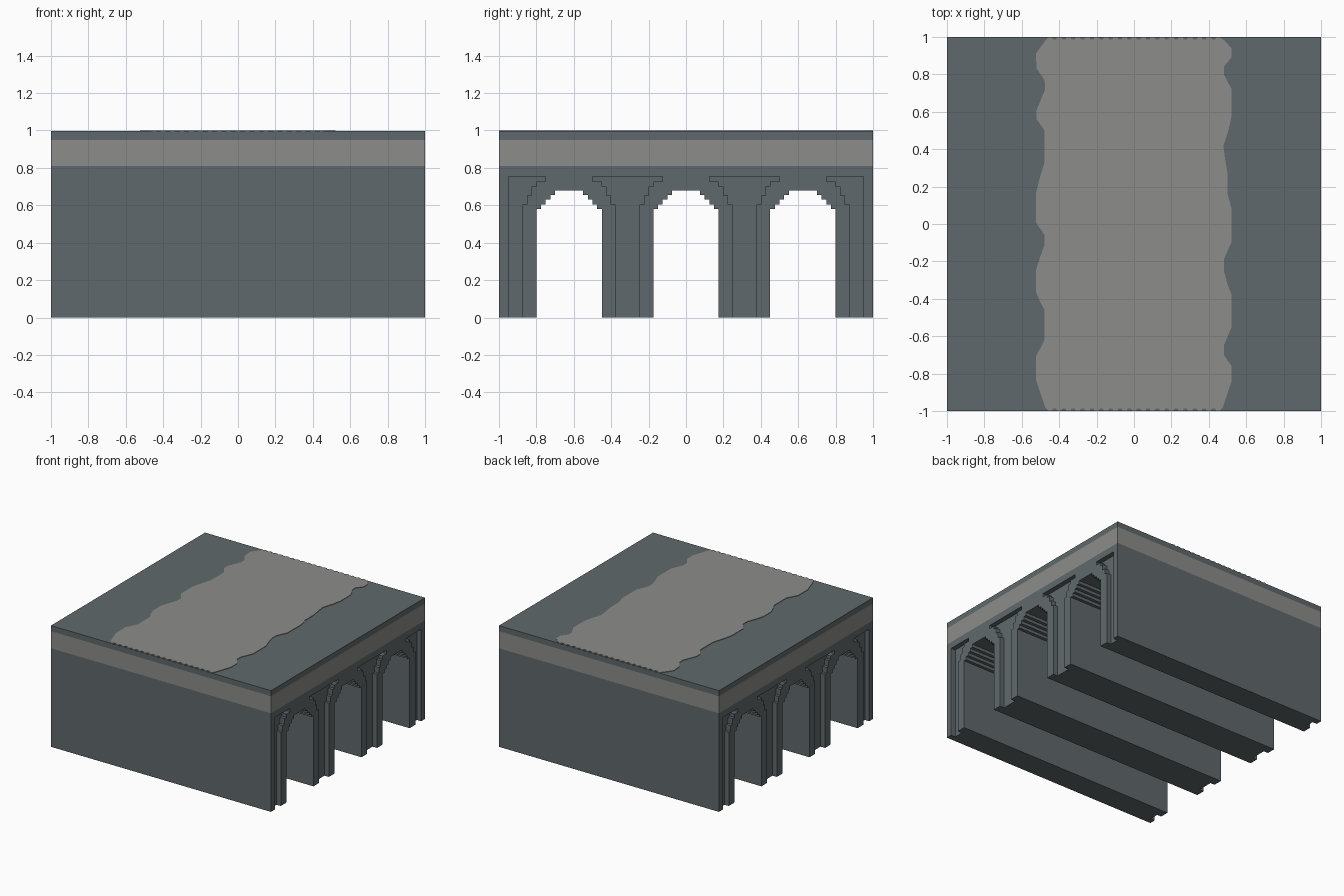
import bpy
import bmesh

cube = bpy.data.objects.get("Cube")
if cube:
    bpy.data.objects.remove(cube, do_unlink=True)


def material(name, rgb):
    m = bpy.data.materials.new(name)
    m.diffuse_color = (*rgb, 1)
    m.use_nodes = True
    bsdf = next(n for n in m.node_tree.nodes if n.type == 'BSDF_PRINCIPLED')
    bsdf.inputs["Base Color"].default_value = (*rgb, 1)
    return m


DARK = material("dark slate stone", (0.117, 0.141, 0.150))
LIGHT = material("light grey stone", (0.262, 0.262, 0.254))


def prism(name, points, axis, lo, hi, mat):
    """Extrude a flat outline along x (points are y, z) or z (points are x, y)."""
    bm = bmesh.new()
    place = (lambda p: (lo, *p)) if axis == 'x' else (lambda p: (*p, lo))
    face = bm.faces.new([bm.verts.new(place(p)) for p in points])
    new = bmesh.ops.extrude_face_region(bm, geom=[face])["geom"]
    move = (hi - lo, 0, 0) if axis == 'x' else (0, 0, hi - lo)
    bmesh.ops.translate(bm, vec=move, verts=[v for v in new if isinstance(v, bmesh.types.BMVert)])
    bmesh.ops.recalc_face_normals(bm, faces=bm.faces)
    bmesh.ops.triangulate(bm, faces=[f for f in bm.faces if len(f.verts) > 4])
    mesh = bpy.data.meshes.new(name)
    bm.to_mesh(mesh)
    bm.free()
    mesh.materials.append(mat)
    obj = bpy.data.objects.new(name, mesh)
    bpy.context.collection.objects.link(obj)
    return obj


# Stepped arch: half outline as (distance from arch centre, height)
HALF = 0.175
STEP = 0.025
arch_half = [(HALF, 0)]
for i in range(4):
    z = 0.58 + STEP * i
    arch_half += [(HALF - STEP * i, z), (HALF - STEP * (i + 1), z)]
arch_half.append((HALF - STEP * 4, 0.68))


def arch(c):
    return [(c - d, z) for d, z in arch_half] + [(c + d, z) for d, z in reversed(arch_half)]


# Stepped side of a pier recess: (distance beyond the opening edge, height)
recess_side = [(-0.073, 0), (-0.073, 0.604), (-0.05, 0.604), (-0.05, 0.652),
               (-0.025, 0.652), (-0.025, 0.70), (0, 0.70), (0, 0.727),
               (0.05, 0.727), (0.05, 0.755)]


def recess(left, right, left_wall=False, right_wall=False):
    """Recess outline on the pier between two opening edges, or beside an end wall."""
    a = [(left, 0), (left, 0.755)] if left_wall else [(left - d, z) for d, z in recess_side]
    b = [(right, 0), (right, 0.755)] if right_wall else [(right + d, z) for d, z in recess_side]
    return a + b[::-1]


# Main block with three tunnels, and a facade layer with recessed piers at each end
CENTRES = (-0.625, 0, 0.625)
BLOCK_TOP = 0.81
DEPTH = 0.04
crown = [(1, 0), (1, BLOCK_TOP), (-1, BLOCK_TOP)]

core = [(-1, 0)]
facade = [(-1, 0)] + recess(-0.95, -0.80, left_wall=True)
for i, c in enumerate(CENTRES):
    core += arch(c)
    facade += arch(c)
    if i < 2:
        facade += recess(c + HALF, CENTRES[i + 1] - HALF)
facade += recess(0.80, 0.95, right_wall=True)

prism("arched_block", core + crown, 'x', -1 + DEPTH, 1 - DEPTH, DARK)
prism("right_facade", facade + crown, 'x', -1, -1 + DEPTH, DARK)
prism("left_facade", facade + crown, 'x', 1 - DEPTH, 1, DARK)

# Stacked slabs above the arches
square = [(-1, -1), (1, -1), (1, 1), (-1, 1)]
prism("lower_band", square, 'z', BLOCK_TOP, 0.915, LIGHT)
prism("upper_band", square, 'z', 0.915, 0.95, LIGHT)
prism("deck_slab", square, 'z', 0.95, 0.996, DARK)

# Path with wavy sides and finely notched ends
left_edge = [(-0.98, -0.475), (-0.83, -0.525), (-0.71, -0.525), (-0.62, -0.478),
             (-0.46, -0.478), (-0.42, -0.50), (-0.36, -0.525), (-0.25, -0.525),
             (-0.18, -0.503), (-0.11, -0.478), (-0.06, -0.478), (0.01, -0.525),
             (0.16, -0.525), (0.25, -0.503), (0.33, -0.478), (0.50, -0.478),
             (0.56, -0.52), (0.61, -0.52), (0.72, -0.475), (0.77, -0.478),
             (0.83, -0.52), (0.91, -0.525), (0.98, -0.475)]
right_edge = [(-0.98, 0.475), (-0.84, 0.522), (-0.76, 0.522), (-0.70, 0.48),
              (-0.65, 0.48), (-0.55, 0.522), (-0.38, 0.522), (-0.33, 0.503),
              (-0.25, 0.48), (-0.19, 0.48), (-0.10, 0.52), (0.08, 0.522),
              (0.16, 0.50), (0.27, 0.50), (0.36, 0.485), (0.42, 0.478),
              (0.50, 0.505), (0.58, 0.522), (0.72, 0.522), (0.80, 0.48),
              (0.84, 0.48), (0.89, 0.52), (0.94, 0.52), (0.98, 0.485)]
front_end = [(-0.455, -1)]
for i in range(18):
    x = -0.425 + 0.05 * i
    front_end += [(x - 0.014, -1), (x - 0.009, -0.986), (x + 0.009, -0.986), (x + 0.014, -1)]
front_end.append((0.455, -1))
path = front_end + [(x, y) for y, x in right_edge]
path += [(x, -y) for x, y in reversed(front_end)] + [(x, y) for y, x in reversed(left_edge)]
prism("path", path, 'z', 0.996, 1.0, LIGHT)
